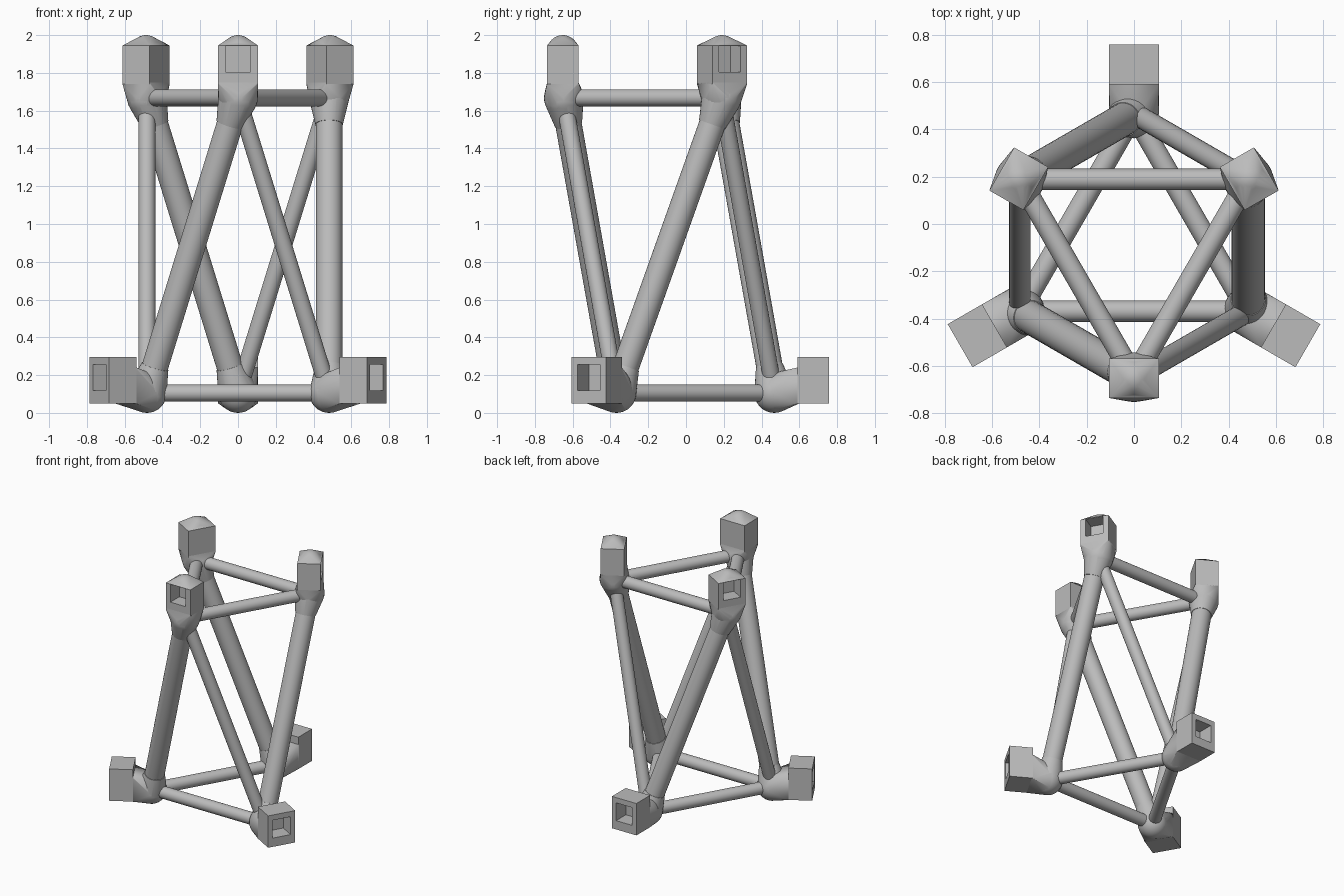
import bpy, bmesh
from math import radians, sin, cos, pi
from mathutils import Vector, Matrix

cube = bpy.data.objects.get("Cube")
if cube:
    bpy.data.objects.remove(cube, do_unlink=True)

GREY = (0.5, 0.5, 0.5, 1)
mat = bpy.data.materials.new("plain_grey")
mat.use_nodes = True
mat.diffuse_color = GREY
mat.node_tree.nodes["Principled BSDF"].inputs["Base Color"].default_value = GREY

CENTRE_Y = -0.09
RING = 0.557                 # radius of both rings of joints
LOW_Z, HIGH_Z = 0.105, 1.668
JOINT_R, THICK, THIN = 0.105, 0.07, 0.045
COLLAR = 0.15                # reach of the collar round each thick leg


def frame(angle):
    """Local frame: x points outwards from the tower axis."""
    return Matrix.Translation((0, CENTRE_Y, 0)) @ Matrix.Rotation(radians(angle), 4, 'Z')


def joint(angle, z):
    return frame(angle) @ Vector((RING, 0, z))


def finish(name, bm, sharp=30):
    bmesh.ops.recalc_face_normals(bm, faces=bm.faces)
    mesh = bpy.data.meshes.new(name)
    bm.to_mesh(mesh)
    bm.free()
    mesh.materials.append(mat)
    mesh.polygons.foreach_set("use_smooth", [True] * len(mesh.polygons))
    mesh.set_sharp_from_angle(angle=radians(sharp))
    obj = bpy.data.objects.new(name, mesh)
    bpy.context.collection.objects.link(obj)
    return obj


def hull(name, points):
    bm = bmesh.new()
    for p in points:
        bm.verts.new(p)
    bmesh.ops.convex_hull(bm, input=bm.verts)
    bmesh.ops.delete(bm, geom=[v for v in bm.verts if not v.link_faces], context='VERTS')
    bmesh.ops.dissolve_limit(bm, angle_limit=0.002, verts=bm.verts, edges=bm.edges)
    finish(name, bm)


def ball(centre, radius, segs=32):
    rings = segs // 2
    return [centre + radius * Vector((sin(pi * i / rings) * cos(2 * pi * j / segs),
                                      sin(pi * i / rings) * sin(2 * pi * j / segs),
                                      cos(pi * i / rings)))
            for i in range(rings + 1) for j in range(segs if 0 < i < rings else 1)]


def disc(centre, axis, radius, segs=32):
    turn = axis.to_track_quat('Z', 'Y')
    return [centre + turn @ Vector((radius * cos(2 * pi * j / segs),
                                    radius * sin(2 * pi * j / segs), 0)) for j in range(segs)]


def corners(xs, ys, zs):
    return [Vector((x, y, z)) for x in xs for y in ys for z in zs]


def tube(name, a, b, radius):
    bm = bmesh.new()
    axis = b - a
    m = Matrix.Translation((a + b) / 2) @ axis.to_track_quat('Z', 'Y').to_matrix().to_4x4()
    bmesh.ops.create_cone(bm, cap_ends=True, segments=32, radius1=radius, radius2=radius,
                          depth=axis.length, matrix=m)
    finish(name, bm)


def socket_block(name, m, xs, half, zs, hole_half, hole_zs, depth):
    """Box with a rectangular socket sunk into its outward face."""
    bm = bmesh.new()
    size = (xs[1] - xs[0], 2 * half, zs[1] - zs[0])
    mid = ((xs[0] + xs[1]) / 2, 0, (zs[0] + zs[1]) / 2)
    bmesh.ops.create_cube(bm, size=1, matrix=Matrix.Translation(mid) @ Matrix.Diagonal((*size, 1)))
    outer = max(bm.faces, key=lambda f: f.calc_center_median().x)
    bmesh.ops.inset_individual(bm, faces=[outer], thickness=0.03)
    for v in outer.verts:
        v.co.y = hole_half if v.co.y > 0 else -hole_half
        v.co.z = hole_zs[1] if v.co.z > mid[2] else hole_zs[0]
    floor = bmesh.ops.extrude_discrete_faces(bm, faces=[outer])['faces'][0]
    bmesh.ops.translate(bm, verts=floor.verts, vec=(-depth, 0, 0))
    bm.transform(m)
    finish(name, bm)


LOW = {"back": 90, "right": 210, "left": 330}
HIGH = {"front": 270, "left": 30, "right": 150}

# Legs: a thick one to the next upper joint, a thin brace to the previous one
for side, angle in LOW.items():
    low = joint(angle, LOW_Z)
    high = joint(angle + 60, HIGH_Z)
    tube(side + "_thick_leg", low, high, THICK)
    tube(side + "_thin_brace", low, joint(angle - 60, HIGH_Z), THIN)
    tube(side + "_lower_rail", low, joint(angle + 120, LOW_Z), THIN)
    tube(side + "_upper_rail", high, joint(angle + 180, HIGH_Z), THIN)
    # Tapered collars at both ends of the thick leg
    axis = (high - low).normalized()
    for end, p, d in (("lower", low, axis), ("upper", high, -axis)):
        hull(f"{side}_{end}_collar", ball(p, JOINT_R) + disc(p + d * COLLAR, d, THICK + 0.003))

# Feet: sideways socket blocks joined to the lower joints
for side, angle in LOW.items():
    m = frame(angle)
    socket_block(side + "_foot_block", m, (0.68, 0.848), 0.105, (0.05, 0.297),
                 0.069, (0.118, 0.256), 0.12)
    face = [m @ p for p in corners((0.68, 0.69), (-0.105, 0.105), (0.05, 0.24))]
    hull(side + "_foot_neck", ball(joint(angle, LOW_Z), JOINT_R) + face)

# Heads: upright socket blocks with domed caps on the upper joints
for side, angle in HIGH.items():
    m = frame(angle)
    xs, half, top = (0.479, 0.645), 0.105, 1.945
    socket_block(side + "_head_block", m, xs, half, (1.74, top), 0.066, (1.805, 1.943), 0.11)
    base = [m @ p for p in corners(xs, (-half, half), (1.74, 1.75))]
    hull(side + "_head_neck", ball(joint(angle, HIGH_Z), JOINT_R) + base)
    dome = [p for p in ball(m @ Vector((0.562, 0, 1.917)), 0.083) if p.z > top]
    hull(side + "_head_cap", dome + [m @ p for p in corners(xs, (-half, half), (top,))])
